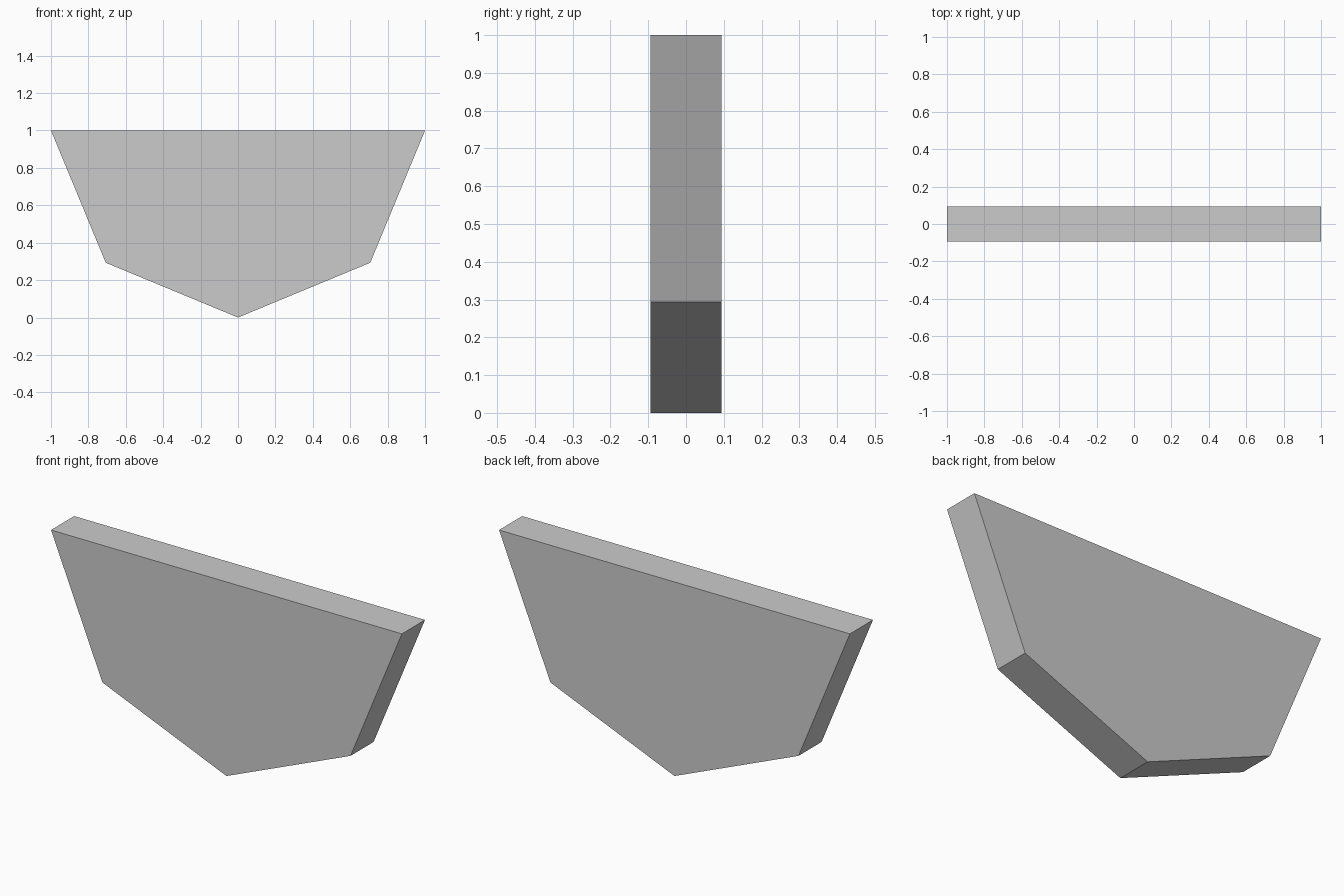
import bpy, bmesh
from math import cos, sin, pi

if "Cube" in bpy.data.objects:
    bpy.data.objects.remove(bpy.data.objects["Cube"])

RADIUS, HALF_DEPTH = 1.0, 0.094

# Half-octagon profile, flat edge on top, lowest point on the ground
bm = bmesh.new()
profile = [bm.verts.new((RADIUS * cos(pi + i * pi / 4), -HALF_DEPTH,
                         RADIUS + RADIUS * sin(pi + i * pi / 4)))
           for i in range(5)]
front = bm.faces.new(profile)

# Extrude front to back into a closed slab
ext = bmesh.ops.extrude_face_region(bm, geom=[front], use_keep_orig=True)
verts = [g for g in ext["geom"] if isinstance(g, bmesh.types.BMVert)]
bmesh.ops.translate(bm, vec=(0, 2 * HALF_DEPTH, 0), verts=verts)
bmesh.ops.recalc_face_normals(bm, faces=bm.faces)

mesh = bpy.data.meshes.new("half_octagon_slab")
bm.to_mesh(mesh)
bm.free()
slab = bpy.data.objects.new("half_octagon_slab", mesh)
bpy.context.collection.objects.link(slab)
